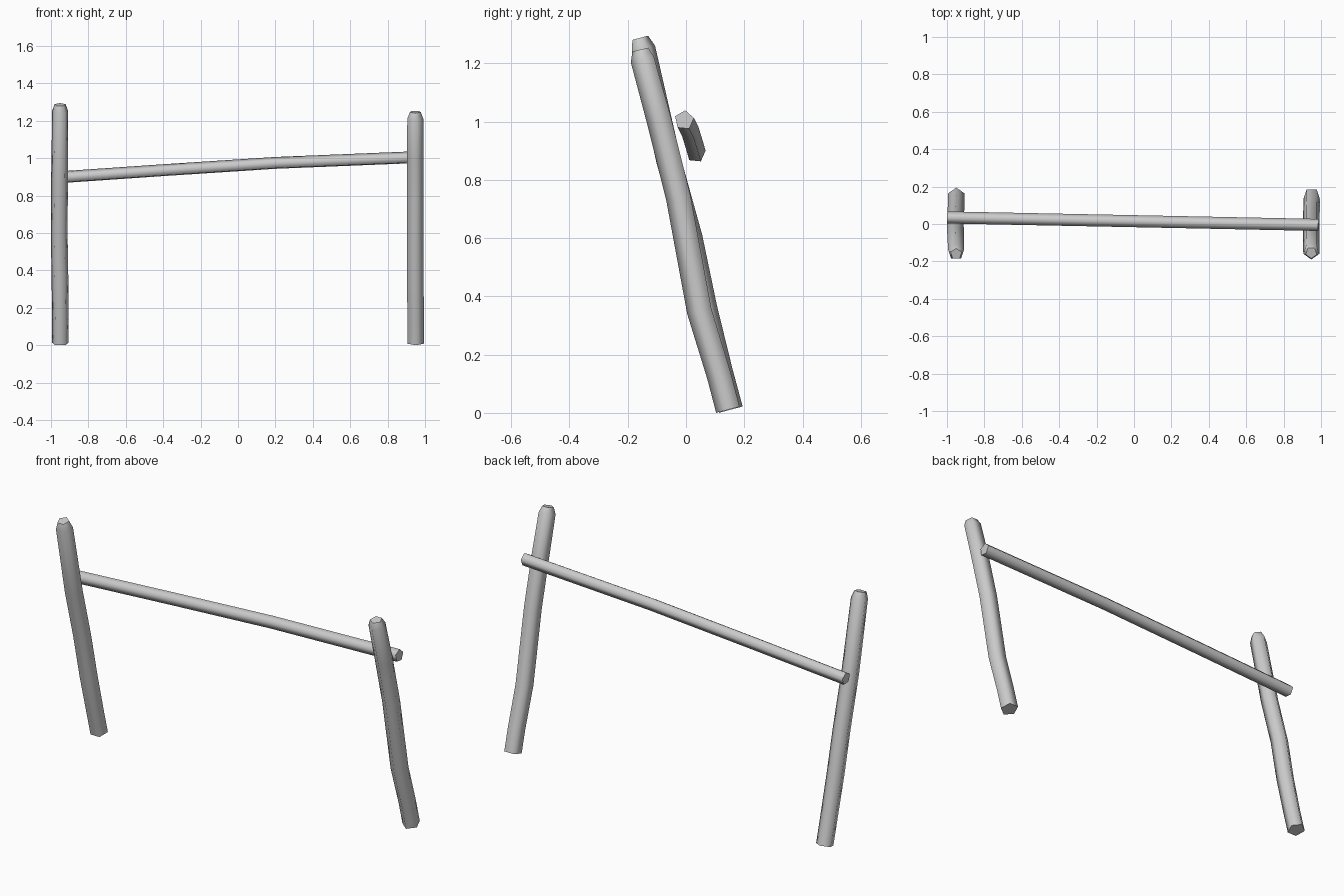
import bpy, bmesh, math
from mathutils import Vector

if "Cube" in bpy.data.objects:
    bpy.data.objects.remove(bpy.data.objects["Cube"], do_unlink=True)

grey = bpy.data.materials.new("weathered grey")
grey.use_nodes = True
colour = (0.6, 0.6, 0.6, 1)
grey.diffuse_color = colour
grey.node_tree.nodes["Principled BSDF"].inputs["Base Color"].default_value = colour


def log(name, path, radii, point_dir):
    """Five-sided log along a path; one corner faces point_dir."""
    path = [Vector(p) for p in path]
    bm = bmesh.new()
    rings = []
    for i, (p, r) in enumerate(zip(path, radii)):
        t = (path[min(i + 1, len(path) - 1)] - path[max(i - 1, 0)]).normalized()
        u = Vector(point_dir)
        u = (u - t * u.dot(t)).normalized()
        v = t.cross(u)
        angles = [math.tau * k / 5 for k in range(5)]
        rings.append([bm.verts.new(p + r * (math.cos(a) * u + math.sin(a) * v)) for a in angles])
    for a, b in zip(rings, rings[1:]):
        for k in range(5):
            n = (k + 1) % 5
            bm.faces.new((a[k], a[n], b[n], b[k]))
    bm.faces.new(rings[0][::-1])
    bm.faces.new(rings[-1])
    bmesh.ops.recalc_face_normals(bm, faces=bm.faces)
    mesh = bpy.data.meshes.new(name)
    bm.to_mesh(mesh)
    bm.free()
    mesh.materials.append(grey)
    obj = bpy.data.objects.new(name, mesh)
    bpy.context.collection.objects.link(obj)
    bpy.ops.object.select_all(action='DESELECT')
    obj.select_set(True)
    bpy.context.view_layer.objects.active = obj
    bpy.ops.object.shade_smooth_by_angle(angle=math.radians(75))
    # Flat sawn ends
    for f in mesh.polygons:
        if len(f.vertices) == 5:
            f.use_smooth = False


# Leaning posts with tapered tops
post_radii = [0.046, 0.046, 0.047, 0.047, 0.047, 0.045, 0.031]
log("left_post",
    [(0.95, 0.148, 0.012), (0.95, 0.117, 0.13), (0.948, 0.05, 0.35), (0.948, -0.022, 0.74),
     (0.948, -0.087, 1.0), (0.948, -0.146, 1.215), (0.948, -0.154, 1.248)],
    post_radii, (0, -1, 0))
log("right_post",
    [(-0.95, 0.15, 0.01), (-0.95, 0.115, 0.14), (-0.952, 0.06, 0.36), (-0.956, 0.01, 0.6),
     (-0.954, -0.065, 0.87), (-0.951, -0.15, 1.25), (-0.951, -0.16, 1.287)],
    post_radii, (0, 1, 0))

# Slightly bowed cross rail behind the posts
log("cross_rail",
    [(-0.998, 0.034, 0.893), (-0.4, 0.022, 0.934), (0.2, 0.01, 0.973), (0.986, -0.006, 1.005)],
    [0.034] * 4, (0, 0.1, 1))
